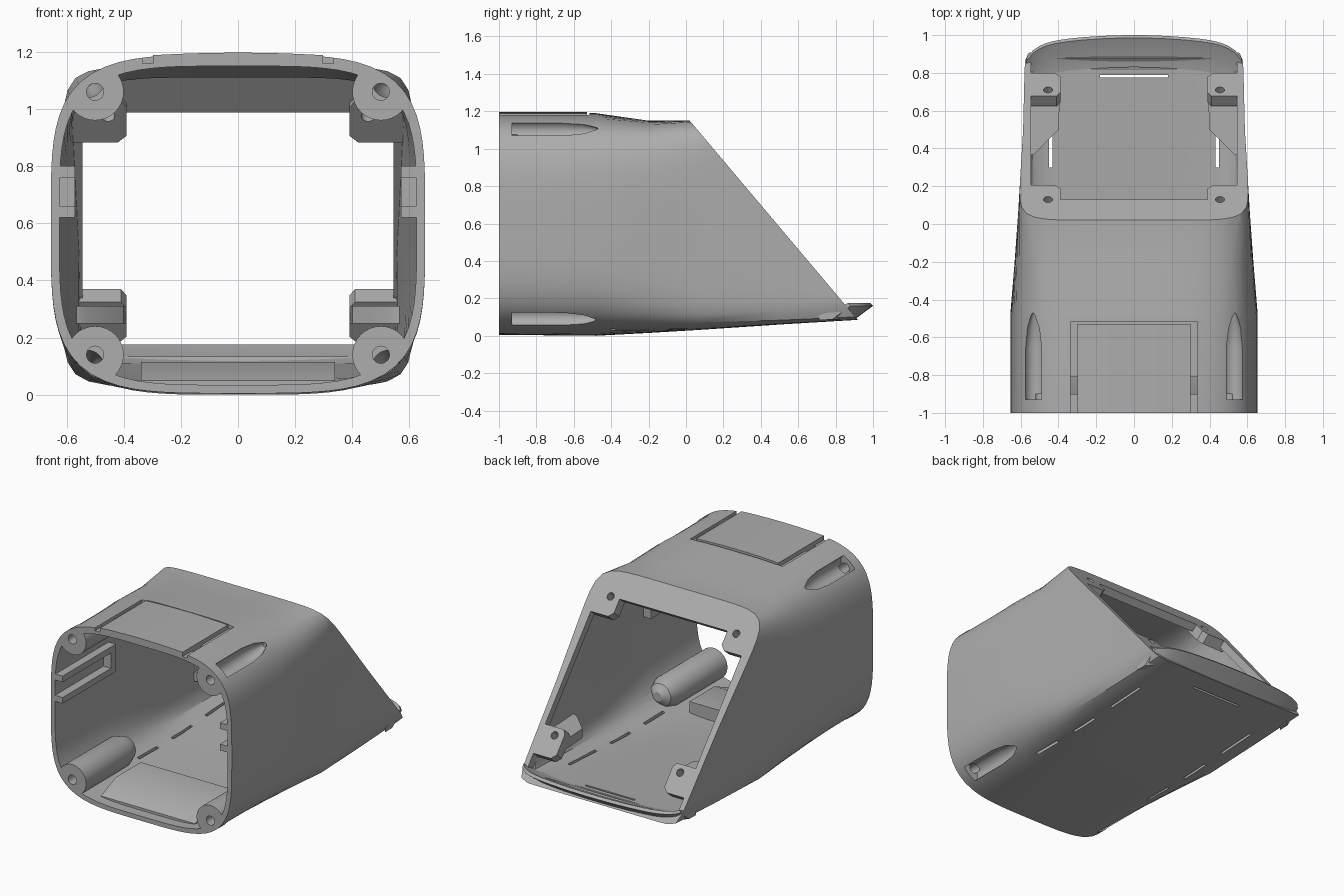
import bpy, bmesh, math
from mathutils import Vector

cube = bpy.data.objects.get("Cube")
if cube:
    bpy.data.objects.remove(cube, do_unlink=True)

grey = bpy.data.materials.new("plain_grey")
grey.use_nodes = True
grey.diffuse_color = (0.42, 0.42, 0.42, 1)
grey.node_tree.nodes["Principled BSDF"].inputs["Base Color"].default_value = grey.diffuse_color

# Sloping rear plane: a point on it, its downward direction and its normal
TOP = Vector((0, 0.02, 1.15))
DOWN = Vector((0, 0.81, -0.96)).normalized()
OUT = Vector((0, 0.96, 0.81)).normalized()


def slope(x, s, h):
    return TOP + Vector((x, 0, 0)) + DOWN * s + OUT * h


def loft(name, rings, plane=None):
    """Skin closed rings into a solid, optionally sliced by the rear plane."""
    bm = bmesh.new()
    rows = [[bm.verts.new(p) for p in ring] for ring in rings]
    n = len(rows[0])
    for a, b in zip(rows, rows[1:]):
        for i in range(n):
            j = (i + 1) % n
            bm.faces.new((a[i], a[j], b[j], b[i]))
    bm.faces.new(rows[0])
    bm.faces.new(rows[-1])
    if plane is not None:
        geom = bm.verts[:] + bm.edges[:] + bm.faces[:]
        res = bmesh.ops.bisect_plane(bm, geom=geom, plane_co=plane, plane_no=OUT, clear_outer=True)
        rim = [e for e in res["geom_cut"] if isinstance(e, bmesh.types.BMEdge)]
        bmesh.ops.edgeloop_fill(bm, edges=rim)
    bmesh.ops.recalc_face_normals(bm, faces=bm.faces[:])
    mesh = bpy.data.meshes.new(name)
    bm.to_mesh(mesh)
    bm.free()
    mesh.materials.append(grey)
    obj = bpy.data.objects.new(name, mesh)
    bpy.context.collection.objects.link(obj)
    return obj


def box(x0, x1, y0, y1, z0, z1):
    return loft("box", [[(x0, y, z0), (x1, y, z0), (x1, y, z1), (x0, y, z1)] for y in (y0, y1)])


def rod(x, z, stations, n=32):
    """Round bar along y from (y, radius) stations."""
    angles = [math.tau * i / n for i in range(n)]
    return loft("rod", [[(x + r * math.cos(t), y, z + r * math.sin(t)) for t in angles]
                        for y, r in stations])


def combine(target, other, op):
    mod = target.modifiers.new("bool", "BOOLEAN")
    mod.operation, mod.object, mod.solver = op, other, "EXACT"
    bpy.context.view_layer.objects.active = target
    bpy.ops.object.modifier_apply(modifier=mod.name)
    bpy.data.objects.remove(other, do_unlink=True)


def section(y, a, z0, z1, power, n=96):
    """Rounded-square cross-section."""
    ring = []
    for i in range(n):
        c, s = math.cos(math.tau * i / n), math.sin(math.tau * i / n)
        r = (abs(c) ** power + abs(s) ** power) ** (-1 / power)
        ring.append((a * r * c, y, (z0 + z1) / 2 + (z1 - z0) / 2 * r * s))
    return ring


# Outer body: y, half width, bottom, top, squareness
BODY = [(-1, .655, .005, 1.19, 4), (-.48, .655, 0, 1.19, 4), (-.2, .632, .015, 1.15, 5.5),
        (.05, .614, .03, 1.15, 9), (.5, .587, .06, 1.15, 16), (1, .575, .09, 1.15, 24)]
shell = loft("housing_shell", [section(*row) for row in BODY], TOP)

# Cavity and rear window
inner = [(y, a - .03, z0 + .03, z1 - .04, p) for y, a, z0, z1, p in BODY]
inner[0] = (-1.05,) + inner[0][1:]
void = loft("cavity", [section(*row) for row in inner], TOP - OUT * .05)
window = loft("window", [[slope(x, s, h) for x, s in
                          ((-.545, .17), (.545, .17), (.545, 1.33), (-.545, 1.33))]
                         for h in (-.06, .1)])
combine(void, window, "UNION")

# Solid features kept out of the cavity
BOSS_Z = (.14, 1.06)
for side in (-1, 1):
    for z in BOSS_Z:
        combine(void, rod(side * .5, z, [(-1.1, .1), (-.52, .1), (-.45, .075), (-.42, .03)]),
                "DIFFERENCE")
    # rear screw tabs
    for s0, s1 in ((.1, .29), (1.02, 1.21)):
        outline = [(.6, s0), (.41, s0), (.39, s0 + .03), (.39, s1 - .03), (.42, s1), (.6, s1)]
        tab = loft("tab", [[slope(side * x, s, h) for x, s in outline] for h in (-.07, .2)])
        combine(void, tab, "DIFFERENCE")
    # pointed gussets ahead of the lower tabs
    plan = [(.6, .34), (.53, .37), (.4, .5), (.39, .72), (.6, .72)]
    combine(void, loft("gusset", [[(side * x, y, z) for x, y in plan] for z in (.25, .31)]),
            "DIFFERENCE")
    # U-shaped side rails
    xs = sorted((side * .57, side * .7))
    for y0, y1, z0, z1 in ((-1, -.45, .62, .66), (-1, -.45, .76, .80), (-.5, -.45, .64, .78)):
        combine(void, box(*xs, y0, y1, z0, z1), "DIFFERENCE")

# Floor ramp
ramp = [(-.93, 0), (-.93, .05), (-.78, .115), (-.52, .115), (-.52, 0)]
combine(void, loft("ramp", [[(x, y, z) for y, z in ramp] for x in (-.34, .34)]), "DIFFERENCE")
combine(shell, void, "DIFFERENCE")

# Screw pockets, holes, grooves and floor slots
for side in (-1, 1):
    for z, pz in zip(BOSS_Z, (.10, 1.095)):
        pocket = rod(side * .525, pz, [(-.93, .055), (-.66, .055), (-.55, .042), (-.47, .015)])
        combine(shell, pocket, "DIFFERENCE")
        combine(shell, rod(side * .5, z, [(-1.1, .03), (-.9, .03)], 24), "DIFFERENCE")
    for s in (.17, 1.07):
        ring = [math.tau * i / 24 for i in range(24)]
        hole = loft("hole", [[slope(side * .455 + .024 * math.cos(t), s + .024 * math.sin(t), h)
                              for t in ring] for h in (-.15, .1)])
        combine(shell, hole, "DIFFERENCE")
    gx = sorted((side * .298, side * .335))
    combine(shell, box(*gx, -1.1, -.52, 1.16, 1.3), "DIFFERENCE")
    combine(shell, box(*gx, -.9, -.81, 1.1, 1.3), "DIFFERENCE")
    sx = sorted((side * .432, side * .45))
    for y0, y1 in ((-.4, -.2), (-.05, .15), (.3, .58)):
        combine(shell, box(*sx, y0, y1, -.1, .16), "DIFFERENCE")
combine(shell, box(-.3, .3, -.53, -.515, 1.165, 1.3), "DIFFERENCE")
combine(shell, box(-.18, .18, .775, .79, 0, .13), "DIFFERENCE")

# Raised top plate
steps = [-.298 + .596 * i / 12 for i in range(13)]
arch = [(x, 1.197 - .1 * x * x) for x in steps]
under = [(x, 1.155 - .1 * x * x) for x in reversed(steps)]
plate = loft("top_plate", [[(x, y, z) for x, z in arch + under] for y in (-1, -.53)])

# Upturned rear lip
rings = []
for i in range(33):
    u = -1 + i / 16
    yb = 1 - .05 * u * u - .07 * u ** 10
    rings.append([(.57 * u, yb + dy, z) for dy, z in
                  ((-.17, .085), (-.1, .086), (0, .16), (-.015, .175), (-.1, .13), (-.17, .11))])
lip = loft("rear_lip", rings)

# Smooth shading with sharp edges kept
for obj in (shell, plate, lip):
    bpy.ops.object.select_all(action="DESELECT")
    obj.select_set(True)
    bpy.context.view_layer.objects.active = obj
    bpy.ops.object.shade_smooth_by_angle(angle=math.radians(30))
